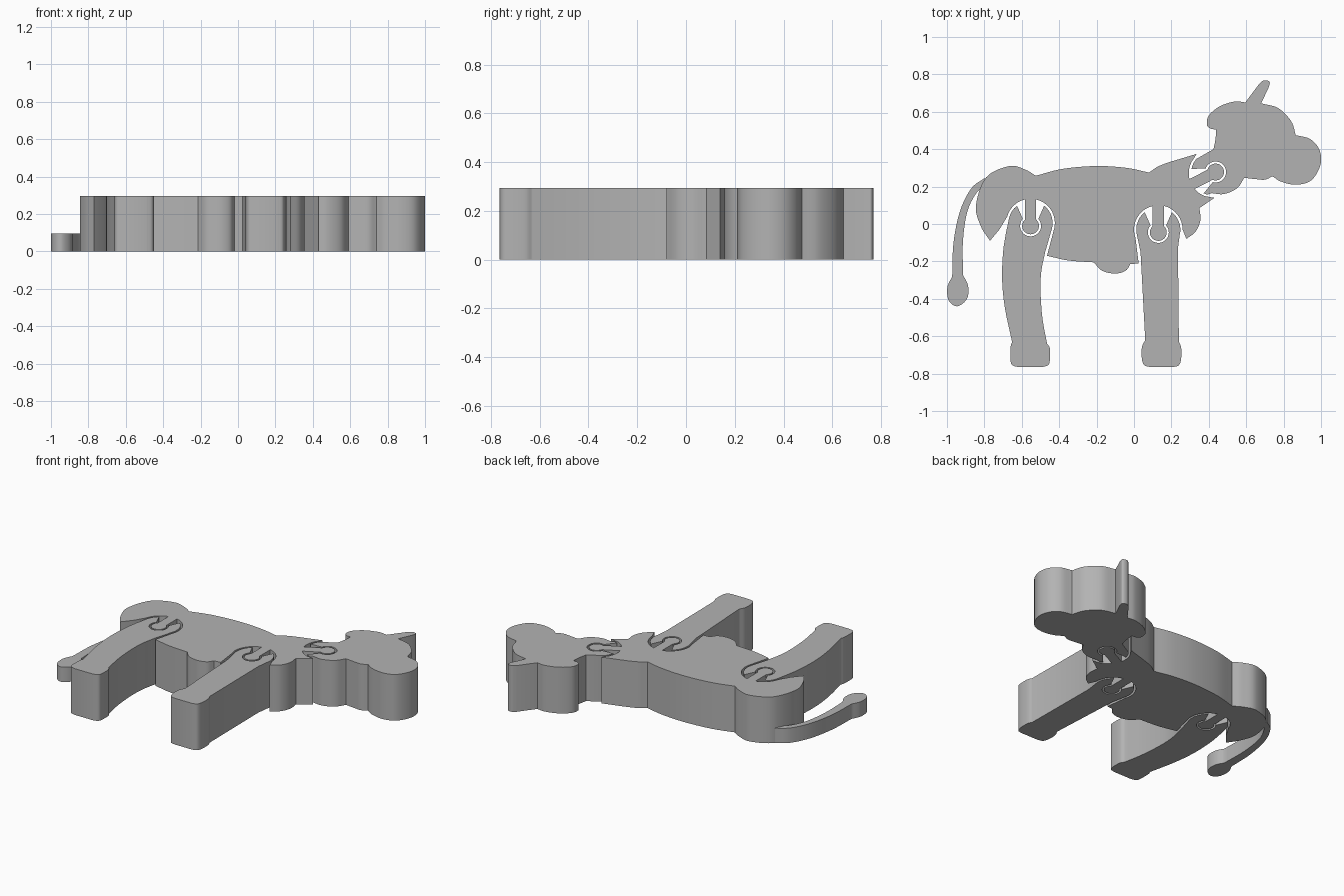
import bpy
import bmesh
from math import asin, cos, radians, sin, degrees
from mathutils import Vector

THICKNESS = .295
TAIL_THICKNESS = .095
BALL, SOCKET = .045, .056
CUT, SHOULDER = .13, .118
STEM = .03

default_cube = bpy.data.objects.get("Cube")
if default_cube:
    bpy.data.objects.remove(default_cube, do_unlink=True)

material = bpy.data.materials.new("plain grey")
material.use_nodes = True
grey = (.45, .45, .45, 1)
material.diffuse_color = grey
material.node_tree.nodes["Principled BSDF"].inputs["Base Color"].default_value = grey


def smooth(*points, steps=6):
    """Smooth curve through the points; its ends are corners."""
    pts = [Vector(p) for p in points]
    if len(pts) < 3:
        return pts
    padded = [pts[0] * 2 - pts[1]] + pts + [pts[-1] * 2 - pts[-2]]
    path = []
    for a, b, c, d in zip(padded, padded[1:], padded[2:], padded[3:]):
        for i in range(steps):
            t = i / steps
            path.append(b + (c - a) * t / 2
                        + (a * 2 - b * 5 + c * 4 - d) * t * t / 2
                        + (b * 3 - a - c * 3 + d) * t ** 3 / 2)
    return path + [pts[-1]]


def arc(center, radius, start, end):
    """Points on a circle between two angles in degrees."""
    count = max(2, int(abs(end - start) / 9))
    angles = [radians(start + (end - start) * i / count) for i in range(count + 1)]
    return [center + Vector((cos(a), sin(a))) * radius for a in angles]


def hollow_center(ball, turn):
    return ball + Vector((cos(radians(turn)), sin(radians(turn)))) * .015


def ball_joint(ball, turn, start, end):
    """Round hollow in the body with a stem and ball inside it."""
    center = hollow_center(ball, turn)
    root = degrees(asin(STEM / CUT))
    tip = degrees(asin(STEM / BALL))
    return (arc(center, CUT, start, turn - root)
            + arc(ball, BALL, turn - tip, turn - 360 + tip)
            + arc(center, CUT, turn + root, end))


def socket_joint(ball, turn, start, end):
    """Rounded limb end with an open socket that clips on the ball."""
    center = hollow_center(ball, turn)
    return (arc(center, SHOULDER, start, turn + 38)
            + arc(ball, SOCKET, turn + 48, turn + 312)
            + arc(center, SHOULDER, turn - 38, end))


def slab(name, height, *sections):
    """Extrude a closed outline made of joined sections."""
    outline = []
    for point in (p for section in sections for p in section):
        if not outline or (point - outline[-1]).length > .001:
            outline.append(point)
    if (outline[0] - outline[-1]).length < .001:
        outline.pop()
    bm = bmesh.new()
    base = bm.faces.new([bm.verts.new((p.x, p.y, 0)) for p in outline])
    top = bmesh.ops.extrude_face_region(bm, geom=[base], use_keep_orig=True)
    moved = [v for v in top["geom"] if isinstance(v, bmesh.types.BMVert)]
    bmesh.ops.translate(bm, verts=moved, vec=(0, 0, height))
    bmesh.ops.recalc_face_normals(bm, faces=bm.faces)
    mesh = bpy.data.meshes.new(name)
    bm.to_mesh(mesh)
    bm.free()
    mesh.materials.append(material)
    obj = bpy.data.objects.new(name, mesh)
    bpy.context.collection.objects.link(obj)
    bpy.ops.object.select_all(action="DESELECT")
    obj.select_set(True)
    bpy.context.view_layer.objects.active = obj
    bpy.ops.object.shade_smooth_by_angle(angle=radians(30))


neck = Vector((.436, .278))
shoulder = Vector((.13, -.045))
hip = Vector((-.553, -.01))
NECK_TURN, LEG_TURN = 207, 90

# Body: rump, back, neck, chest, belly and udder with three joints
slab("body", THICKNESS,
     smooth((-.77, -.09), (-.82, -.01), (-.845, .1), (-.79, .25),
            (-.665, .31), (-.58, .29), (-.525, .258)),
     smooth((-.525, .258), (-.38, .295), (-.2, .31), (-.04, .3), (.08, .275)),
     smooth((.08, .275), (.15, .317), (.335, .375)),
     ball_joint(neck, NECK_TURN, 140, 250),
     smooth((.43, .14), (.35, .085)),
     smooth((.35, .085), (.355, .02), (.33, -.04), (.28, -.08)),
     ball_joint(shoulder, LEG_TURN, 0, 200),
     smooth((.025, -.21), (-.02, -.215)),
     smooth((-.02, -.215), (-.045, -.25), (-.1, -.265), (-.17, -.25), (-.215, -.205)),
     smooth((-.215, -.205), (-.35, -.195), (-.465, -.17)),
     ball_joint(hip, LEG_TURN, -20, 165),
     smooth((-.72, -.03), (-.77, -.09)))

# Front leg with hoof
slab("front_leg", THICKNESS,
     smooth((.09, -.765), (.055, -.755), (.042, -.72), (.042, -.66), (.06, -.62)),
     smooth((.06, -.62), (.035, -.15)),
     socket_joint(shoulder, LEG_TURN, 195, -15),
     smooth((.235, -.13), (.24, -.63)),
     smooth((.24, -.63), (.252, -.66), (.252, -.72), (.24, -.755), (.21, -.765)))

# Hind leg, gently bowed
slab("hind_leg", THICKNESS,
     smooth((-.62, -.765), (-.65, -.755), (-.66, -.73), (-.66, -.66), (-.652, -.63)),
     smooth((-.652, -.63), (-.69, -.45), (-.705, -.3), (-.7, -.15), (-.685, -.05)),
     socket_joint(hip, LEG_TURN, 170, -15),
     smooth((-.475, -.15), (-.495, -.25), (-.5, -.35), (-.49, -.5), (-.465, -.64)),
     smooth((-.465, -.64), (-.45, -.665), (-.45, -.73), (-.46, -.755), (-.49, -.765)))

# Head: forelock, ear, brow, muzzle, jaw and throat
slab("head", THICKNESS,
     smooth((.425, .4), (.435, .45), (.44, .505)),
     smooth((.44, .505), (.41, .51), (.39, .53), (.4, .58), (.46, .63),
            (.54, .655), (.595, .65)),
     smooth((.595, .65), (.67, .75)),
     smooth((.67, .75), (.695, .768), (.725, .76), (.72, .73)),
     smooth((.72, .73), (.68, .645)),
     smooth((.68, .645), (.77, .62), (.84, .55), (.865, .475)),
     smooth((.865, .475), (.94, .455), (.99, .4), (.998, .32), (.95, .235),
            (.87, .21), (.79, .225), (.74, .255)),
     smooth((.74, .255), (.7, .237), (.65, .24), (.59, .247)),
     smooth((.59, .247), (.55, .19), (.48, .16), (.415, .165)),
     socket_joint(neck, NECK_TURN, 255, 140))

# Thin tail with a tuft, tucked into the rump
slab("tail", TAIL_THICKNESS,
     smooth((-.77, .2), (-.83, .18), (-.89, .07), (-.915, -.1), (-.913, -.275)),
     smooth((-.913, -.275), (-.887, -.33), (-.893, -.4), (-.945, -.44),
            (-.99, -.41), (-.998, -.34), (-.972, -.28)),
     smooth((-.972, -.28), (-.965, -.1), (-.93, .07), (-.87, .19), (-.8, .245)),
     smooth((-.8, .245), (-.77, .2)))
